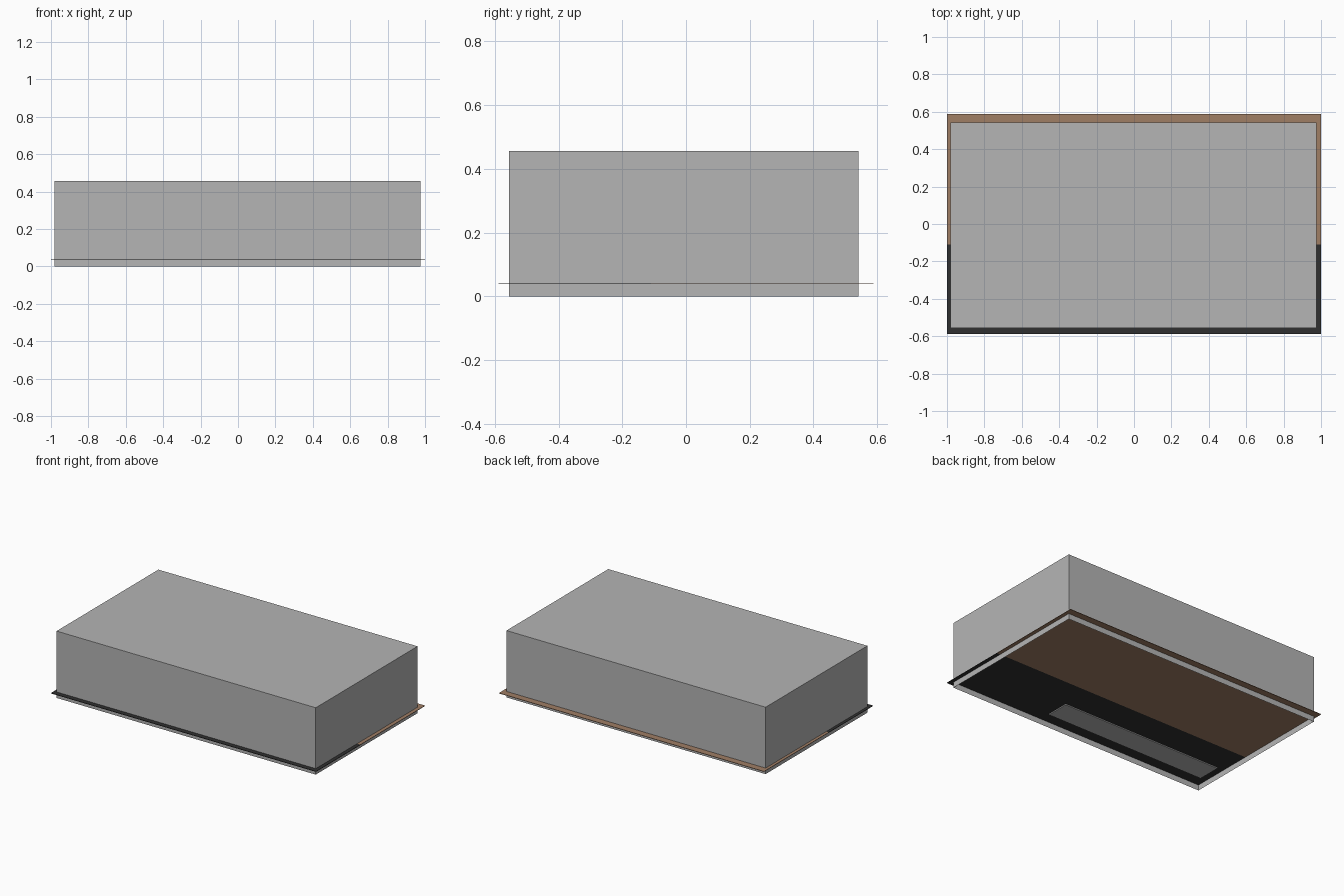
import bpy, bmesh

if "Cube" in bpy.data.objects:
    bpy.data.objects.remove(bpy.data.objects["Cube"])


def material(name, rgb):
    m = bpy.data.materials.new(name)
    m.diffuse_color = (*rgb, 1.0)
    m.use_nodes = True
    m.node_tree.nodes["Principled BSDF"].inputs["Base Color"].default_value = m.diffuse_color
    return m


GREY = material("wall grey", (0.46, 0.46, 0.46))
BROWN = material("wood brown", (0.35, 0.21, 0.13))
BLACK = material("dark floor", (0.03, 0.03, 0.03))


def block(name, x, y, z, mat, open_bottom=False):
    """Axis-aligned box from (min, max) ranges, optionally without its underside."""
    bm = bmesh.new()
    bmesh.ops.create_cube(bm, size=1)
    for v in bm.verts:
        v.co = [r[0] + (c + 0.5) * (r[1] - r[0]) for c, r in zip(v.co, (x, y, z))]
    bm.normal_update()
    if open_bottom:
        down = [f for f in bm.faces if f.normal.z < -0.5]
        bmesh.ops.delete(bm, geom=down, context='FACES')
    me = bpy.data.meshes.new(name)
    bm.to_mesh(me)
    bm.free()
    me.materials.append(mat)
    ob = bpy.data.objects.new(name, me)
    bpy.context.collection.objects.link(ob)
    return ob


# Thin room shell: four walls and a roof, open underneath
block("room_shell", (-0.98, 0.975), (-0.555, 0.542), (0.0, 0.456), GREY, open_bottom=True)

# Two-part floor sheet, projecting slightly past the walls
block("wood_floor", (-1.0, 1.0), (-0.11, 0.588), (0.038, 0.041), BROWN)
block("dark_floor", (-1.0, 1.0), (-0.588, -0.11), (0.038, 0.041), BLACK)

# Long counter inside, its base just showing through the floor
block("counter", (-0.93, 0.28), (-0.475, -0.315), (0.031, 0.16), GREY)
